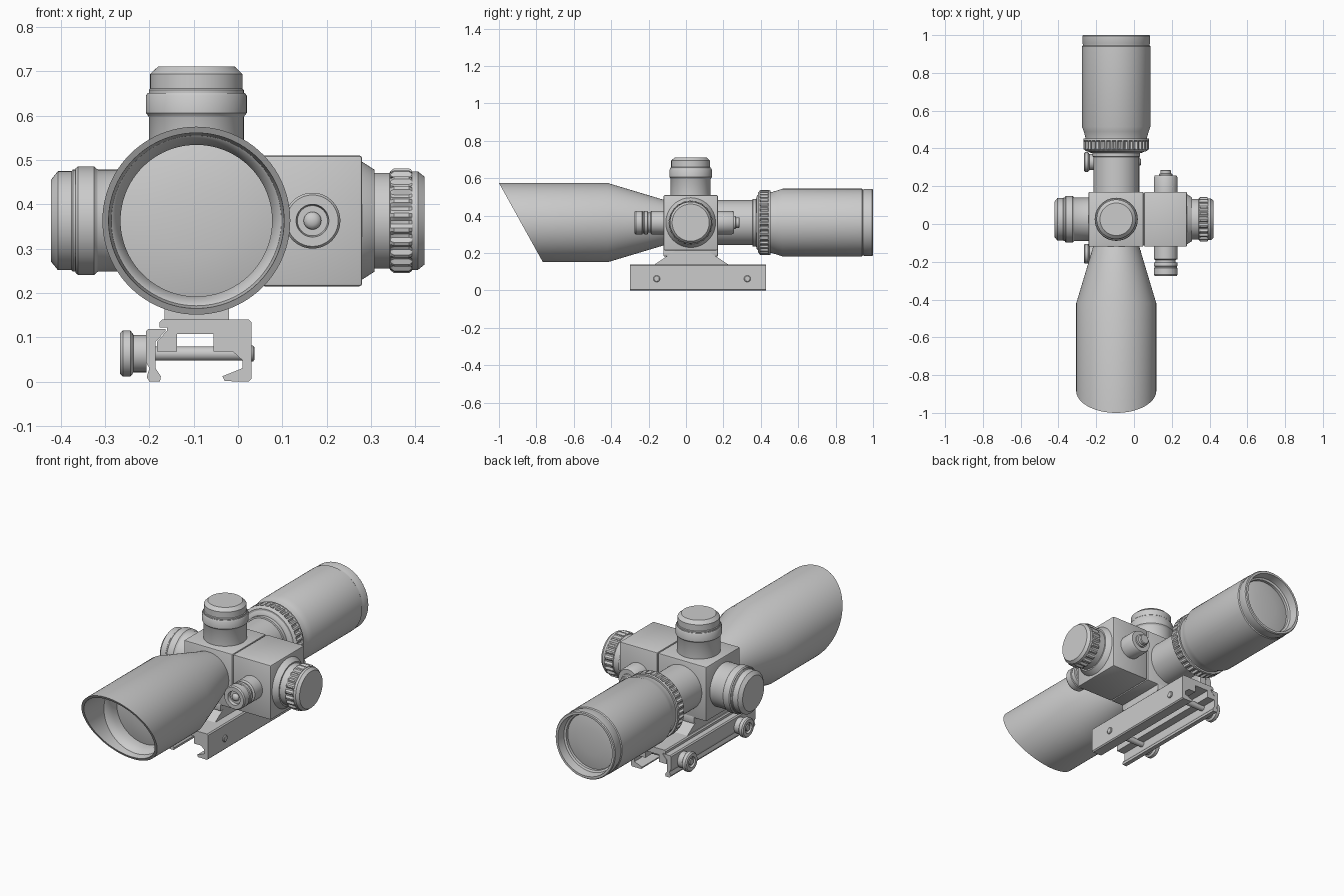
import bpy, bmesh, math
from mathutils import Vector

CX, CZ, KY = -0.094, 0.363, 0.025      # optical axis and turret plane


def finish(name, bm, angle=35):
    bmesh.ops.remove_doubles(bm, verts=bm.verts, dist=1e-5)
    bmesh.ops.recalc_face_normals(bm, faces=bm.faces)
    me = bpy.data.meshes.new(name)
    bm.to_mesh(me)
    bm.free()
    ob = bpy.data.objects.new(name, me)
    bpy.context.collection.objects.link(ob)
    bpy.ops.object.select_all(action='DESELECT')
    bpy.context.view_layer.objects.active = ob
    ob.select_set(True)
    bpy.ops.object.shade_smooth_by_angle(angle=math.radians(angle))
    return ob


def lathe(name, profile, axis, origin, teeth=0, seg=64, fn=None):
    """Revolve (radius, position[, groove depth]) points about an axis."""
    if teeth:
        seg = teeth * 4
    rot = Vector((0, 0, 1)).rotation_difference(Vector(axis))
    bm = bmesh.new()
    rings = []
    for r, t, *d in profile:
        ring = []
        for i in range(seg):
            a = 2 * math.pi * i / seg
            rr = r - (d[0] if d and i % 4 >= 2 else 0)
            p = rot @ Vector((rr * math.cos(a), rr * math.sin(a), t)) + Vector(origin)
            ring.append(bm.verts.new(fn(p, t) if fn else p))
        rings.append(ring)
    for a, b in zip(rings, rings[1:]):
        for i in range(seg):
            j = (i + 1) % seg
            bm.faces.new((a[i], a[j], b[j], b[i]))
    return finish(name, bm)


def box(name, lo, hi, bevel=0.006):
    bm = bmesh.new()
    bmesh.ops.create_cube(bm, size=1)
    for v in bm.verts:
        v.co = Vector([(l + h) / 2 + c * (h - l) for l, h, c in zip(lo, hi, v.co)])
    bmesh.ops.bevel(bm, geom=bm.edges[:], offset=bevel, segments=2, profile=0.5, affect='EDGES')
    return finish(name, bm)


def extrude(name, pts, start, vec):
    """Fill an outline of 3D points made by start(u, v), then sweep it along vec."""
    bm = bmesh.new()
    f = bm.faces.new([bm.verts.new(start(u, v)) for u, v in pts])
    res = bmesh.ops.extrude_face_region(bm, geom=[f], use_keep_orig=True)
    bmesh.ops.translate(bm, vec=vec, verts=[e for e in res['geom'] if isinstance(e, bmesh.types.BMVert)])
    return finish(name, bm, 20)


AXIS = (CX, 0, CZ)

# Objective bell with slanted sunshade rim (points at -1 follow the slant)
def slant(p, t):
    if t == -1:
        p.y = -1 + (0.575 - p.z) / 0.424 * 0.235
    return p

lathe("objective_bell", [(0.118, -0.10), (0.125, -0.13), (0.212, -0.42), (0.212, -1),
                         (0.198, -1), (0.192, -0.74), (0.186, -0.735), (0.171, -0.70),
                         (0.171, -0.66)], (0, 1, 0), AXIS, seg=96, fn=slant)
lathe("objective_lens", [(0.172, -0.66), (0.14, -0.668), (0.08, -0.677), (0, -0.68)], (0, 1, 0), AXIS)

# Main tube and eyepiece
lathe("main_tube", [(0.12, -0.13), (0.12, 0.355), (0.127, 0.357), (0.127, 0.375), (0.14, 0.378),
                    (0.158, 0.392)], (0, 1, 0), AXIS)
lathe("zoom_ring", [(0.12, 0.385), (0.158, 0.385), (0.172, 0.395), (0.174, 0.40, 0.009),
                    (0.174, 0.438, 0.009), (0.174, 0.442), (0.172, 0.452), (0.15, 0.452)],
      (0, 1, 0), AXIS, teeth=36)
lathe("eyepiece", [(0.15, 0.45), (0.163, 0.45), (0.163, 0.458), (0.172, 0.49), (0.181, 0.515),
                   (0.181, 0.94), (0.177, 0.945), (0.177, 0.952), (0.179, 0.957), (0.179, 0.995),
                   (0.175, 1.0), (0.163, 1.0), (0.158, 0.955), (0.148, 0.95), (0.148, 0.935)],
      (0, 1, 0), AXIS, seg=96)
lathe("eyepiece_lens", [(0.15, 0.935), (0.12, 0.941), (0.07, 0.946), (0, 0.948)], (0, 1, 0), AXIS)

# Turret housing and laser housing
box("turret_housing", (-0.241, -0.12, 0.215), (0.050, 0.17, 0.51))
box("laser_housing", (0.054, -0.12, 0.215), (0.280, 0.17, 0.51))
box("housing_joint", (0.02, -0.112, 0.223), (0.08, 0.162, 0.502), 0.002)

# Capped turrets on the top and left side
cap = [(0.107, 0), (0.107, 0.088), (0.109, 0.092), (0.114, 0.098), (0.114, 0.137), (0.110, 0.143),
       (0.107, 0.143), (0.107, 0.150), (0.104, 0.153), (0.104, 0.186), (0.101, 0.189),
       (0.086, 0.203), (0, 0.203)]
lathe("elevation_turret", cap, (0, 0, 1), (CX, KY, 0.508))
side_cap = [(r * 1.075, t * 0.925) for r, t in cap]
lathe("windage_turret", side_cap, (-1, 0, 0), (-0.234, KY, CZ))

# Battery knob on the right side
lathe("battery_flange", [(0.135, 0.275), (0.133, 0.28), (0.115, 0.308), (0.10, 0.308)], (1, 0, 0), (0, KY, CZ))
lathe("battery_knob", [(0.10, 0.30), (0.108, 0.308), (0.108, 0.342), (0.112, 0.344), (0.118, 0.352, 0.010),
                       (0.118, 0.386, 0.010), (0.113, 0.393), (0.111, 0.393), (0.111, 0.406),
                       (0.099, 0.421), (0, 0.421)], (1, 0, 0), (0, KY, CZ), teeth=22)

# Laser emitter at the front, pressure switch plug at the rear
LAS = (0.168, 0, CZ)
lathe("laser_emitter", [(0.063, 0.11), (0.063, 0.185), (0.060, 0.188), (0.053, 0.19), (0.053, 0.203),
                        (0.062, 0.205), (0.063, 0.21), (0.063, 0.222), (0.059, 0.225), (0.059, 0.231),
                        (0.063, 0.234), (0.063, 0.268), (0.058, 0.275), (0.037, 0.275), (0.034, 0.258),
                        (0, 0.258)], (0, -1, 0), LAS, seg=48)
lathe("laser_lens", [(0.02, 0.25), (0.02, 0.262), (0.017, 0.268), (0.010, 0.272), (0, 0.274)],
      (0, -1, 0), LAS, seg=24)
lathe("switch_plug", [(0.063, 0.16), (0.063, 0.245), (0.058, 0.256), (0.035, 0.256), (0.035, 0.265),
                      (0.028, 0.268), (0.028, 0.283), (0.024, 0.287), (0, 0.287)], (0, 1, 0), LAS, seg=48)

# Mount pedestal
extrude("mount_pedestal", [(-0.17, 0.138), (-0.058, 0.213), (-0.058, 0.225), (0.113, 0.225),
                           (0.113, 0.213), (0.228, 0.138)],
        lambda y, z: (-0.166, y, z), (0.146, 0, 0))
box("pedestal_saddle", (-0.166, -0.12, 0.183), (-0.02, 0.17, 0.225), 0.003)

# Rail clamp: fixed channel and movable jaw
extrude("rail_clamp", [(-0.055, 0.107), (-0.055, 0.068), (-0.012, 0.068), (0.010, 0.048), (0.010, 0.030),
                       (-0.035, 0.012), (-0.030, 0.001), (0.024, 0.0), (0.030, 0.006), (0.030, 0.134),
                       (0.024, 0.140), (-0.171, 0.140), (-0.177, 0.134), (-0.177, 0.122), (-0.160, 0.122),
                       (-0.160, 0.115), (-0.183, 0.090), (-0.183, 0.068), (-0.138, 0.068), (-0.138, 0.107)],
        lambda x, z: (x, -0.30, z), (0, 0.727, 0))
extrude("clamp_jaw", [(-0.202, 0.119), (-0.164, 0.119), (-0.164, 0.113), (-0.186, 0.090), (-0.186, 0.030),
                      (-0.174, 0.012), (-0.176, 0.0), (-0.200, 0.0), (-0.206, 0.010), (-0.200, 0.030),
                      (-0.208, 0.045), (-0.208, 0.113)],
        lambda x, z: (x, -0.30, z), (0, 0.727, 0))

# Clamp screws with thumb nuts
for i, y in enumerate((-0.157, 0.328)):
    o = (0, y, 0.063)
    lathe(f"clamp_screw_{i + 1}", [(0.016, -0.215), (0.016, 0.030), (0.018, 0.030), (0.018, 0.034),
                                   (0.014, 0.037), (0, 0.037)], (1, 0, 0), o, seg=20)
    lathe(f"thumb_nut_{i + 1}", [(0.0, 0.205), (0.042, 0.207), (0.042, 0.236), (0.046, 0.238),
                                 (0.052, 0.243), (0.052, 0.260), (0.046, 0.266), (0.028, 0.266),
                                 (0.025, 0.255), (0.016, 0.255), (0.016, 0.264), (0, 0.264)],
          (-1, 0, 0), o, seg=36)
